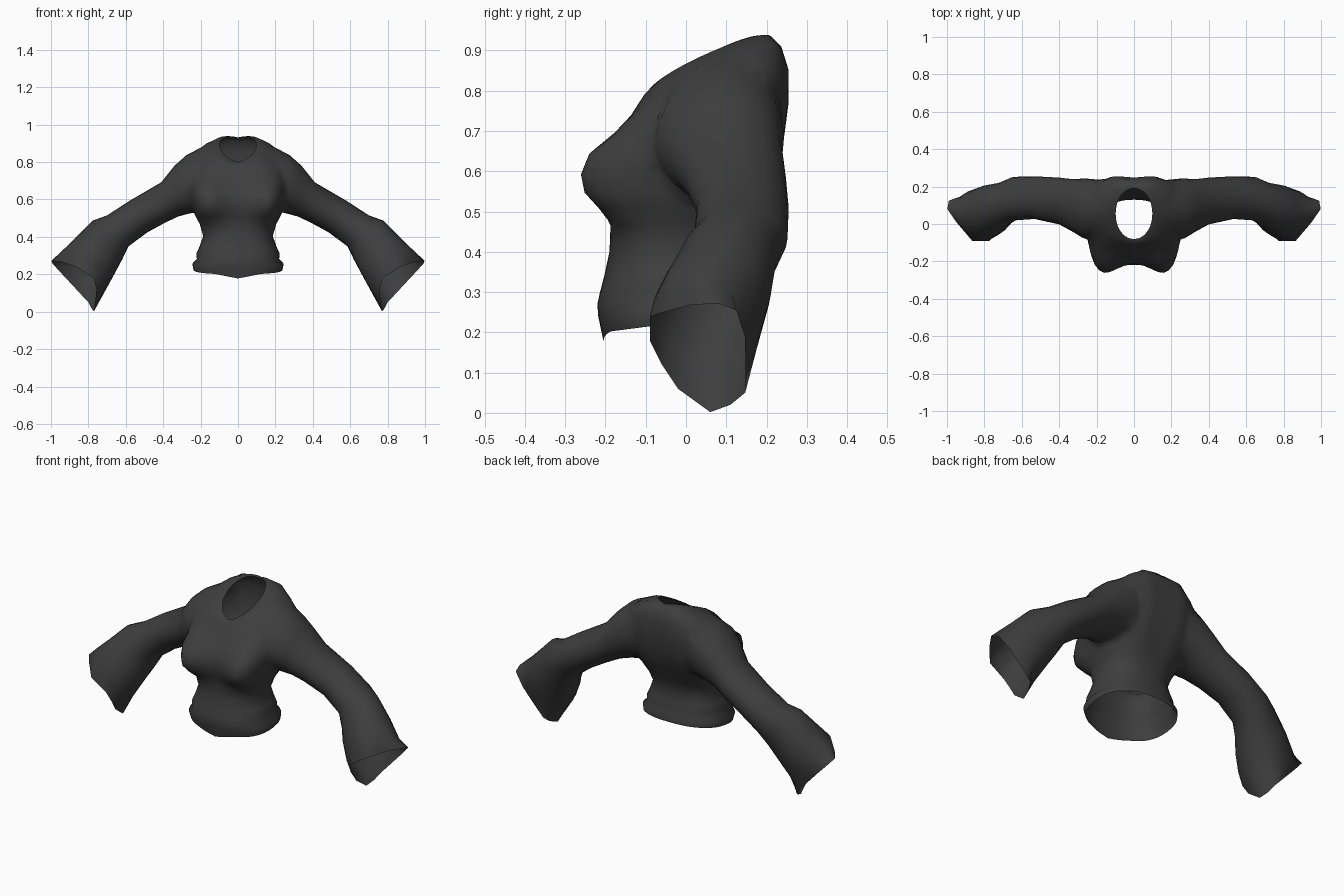
import bpy, bmesh, math

if "Cube" in bpy.data.objects:
    bpy.data.objects.remove(bpy.data.objects["Cube"])

cloth = bpy.data.materials.new("charcoal cloth")
cloth.diffuse_color = (0.048, 0.048, 0.048, 1)
cloth.use_nodes = True
cloth.node_tree.nodes["Principled BSDF"].inputs["Base Color"].default_value = cloth.diffuse_color
opening = bpy.data.materials.new("temporary opening")


def loft(name, rings, open_start, open_end):
    """Closed tube through rings; caps that become openings get slot 1."""
    bm = bmesh.new()
    rows = [[bm.verts.new(p) for p in ring] for ring in rings]
    n = len(rows[0])
    for a, b in zip(rows, rows[1:]):
        for i in range(n):
            j = (i + 1) % n
            bm.faces.new((a[i], a[j], b[j], b[i]))
    bm.faces.new(rows[0][::-1]).material_index = int(open_start)
    bm.faces.new(rows[-1]).material_index = int(open_end)
    bmesh.ops.recalc_face_normals(bm, faces=bm.faces)
    mesh = bpy.data.meshes.new(name)
    bm.to_mesh(mesh)
    bm.free()
    mesh.materials.append(cloth)
    mesh.materials.append(opening)
    ob = bpy.data.objects.new(name, mesh)
    bpy.context.collection.objects.link(ob)
    return ob


# Torso rings: half width, front y, front z, back y, back z, bust, side lift
TORSO = [
    (.238, -.205, .200, .165, .248, 0, 0),
    (.244, -.218, .240, .165, .272, 0, 0),
    (.220, -.220, .270, .154, .295, 0, 0),
    (.223, -.214, .298, .150, .322, 0, 0),
    (.205, -.203, .340, .140, .360, 0, 0),
    (.186, -.190, .400, .130, .410, 0, 0),
    (.205, -.187, .465, .155, .475, .012, 0),
    (.232, -.195, .505, .185, .520, .056, 0),
    (.245, -.207, .545, .210, .570, .085, 0),
    (.250, -.210, .590, .232, .620, .092, 0),
    (.258, -.203, .640, .250, .690, .076, 0),
    (.264, -.172, .692, .260, .770, .032, 0),
    (.250, -.138, .735, .260, .850, .005, .020),
    (.180, -.108, .780, .238, .905, 0, .035),
    (.130, -.090, .800, .212, .932, 0, .030),
    (.098, -.080, .800, .190, .932, 0, .026),
]


def torso_ring(k, n=40):
    w, yf, zf, yb, zb, bust, lift = TORSO[k]
    pts = []
    for i in range(n):
        t = 2 * math.pi * i / n
        c, s = math.cos(t), math.sin(t)
        power = 2 / 2.4
        if k > 13:
            power = .97                       # round neck
        elif k > 8 and s > 0:
            power = 2 / 3                     # broad upper back
        x = w * math.copysign(abs(c) ** power, c)
        f = (1 + math.copysign(abs(s) ** power, s)) / 2
        y = yf + (yb - yf) * f
        z = zf + (zb - zf) * f + lift * abs(c)
        if s < 0:
            y -= bust * math.exp(-((abs(x) - .185) / .1) ** 2) * min(1, -2 * s)
            if k == 0:
                z -= .022 * max(0, 1 - abs(x) / .12)   # pointed hem
        elif 6 < k < 13:
            y -= .012 * math.exp(-(x / .07) ** 2) * s  # spine groove
        pts.append((x, y, z))
    return pts


# Sleeve rings: top x, top z, bottom x, bottom z, front y, back y, skew
SLEEVE = [
    (.170, .888, .130, .570, -.030, .232, 0),
    (.280, .850, .245, .525, -.090, .252, 0),
    (.340, .780, .320, .512, -.040, .240, 0),
    (.410, .692, .390, .476, -.002, .248, 0),
    (.580, .593, .485, .424, .027, .255, 0),
    (.700, .515, .585, .350, .019, .252, 0),
    (.775, .488, .620, .278, -.010, .224, .1),
    (.865, .398, .652, .218, -.052, .210, .35),
    (.935, .331, .708, .115, -.082, .180, .75),
]

# Cuff outline from the upper point, round the back, underside and front
CUFF = [
    (.998, .080, .272), (.990, .125, .255), (.930, .146, .190),
    (.865, .148, .120), (.800, .147, .050), (.785, .110, .020),
    (.770, .060, .002), (.762, -.020, .060), (.757, -.060, .120),
    (.772, -.090, .180), (.865, -.090, .240), (.950, .010, .268),
]


def sleeve_ring(row, side, n=24):
    tx, tz, bx, bz, yf, yb, k = row
    pts = []
    for i in range(n):
        t = 2 * math.pi * i / n
        c, s = math.cos(t), math.sin(t)
        x = (tx + bx) / 2 + (tx - bx) / 2 * c + .045 * k * s
        z = (tz + bz) / 2 + (tz - bz) / 2 * c - .05 * k * s
        pts.append((side * x, (yf + yb) / 2 + (yb - yf) / 2 * s, z))
    return pts


def cuff_ring(side):
    pts = []
    for a, b in zip(CUFF, CUFF[1:] + CUFF[:1]):
        for m in (a, [(p + q) / 2 for p, q in zip(a, b)]):
            pts.append((side * m[0], m[1], m[2]))
    return pts


shirt = loft("shirt", [torso_ring(k) for k in range(len(TORSO))], True, True)
sleeves = [loft("sleeve", [sleeve_ring(r, side) for r in SLEEVE] + [cuff_ring(side)],
                False, True) for side in (1, -1)]

# Join the sleeves to the torso as one skin
for sleeve in sleeves:
    mod = shirt.modifiers.new("join", "BOOLEAN")
    mod.operation = "UNION"
    mod.solver = "EXACT"
    mod.object = sleeve
bpy.context.view_layer.update()
joined = bpy.data.meshes.new_from_object(
    shirt.evaluated_get(bpy.context.evaluated_depsgraph_get()))
shirt.modifiers.clear()
shirt.data = joined
for sleeve in sleeves:
    bpy.data.objects.remove(sleeve)

# Open the neck, hem and cuffs, then soften the shoulder seams
bm = bmesh.new()
bm.from_mesh(joined)
bmesh.ops.delete(bm, geom=[f for f in bm.faces if f.material_index == 1],
                 context="FACES")
bmesh.ops.remove_doubles(bm, verts=bm.verts, dist=.004)
seam = [v for v in bm.verts if .14 < abs(v.co.x) < .33 and v.co.z > .5
        and v.co.y > -.13 and not v.is_boundary]
for _ in range(3):
    bmesh.ops.smooth_vert(bm, verts=seam, factor=.35,
                          use_axis_x=True, use_axis_y=True, use_axis_z=True)
bm.to_mesh(joined)
bm.free()
joined.materials.pop(index=1)
bpy.data.materials.remove(opening)
joined.shade_smooth()
joined.set_sharp_from_angle(angle=math.radians(80))
